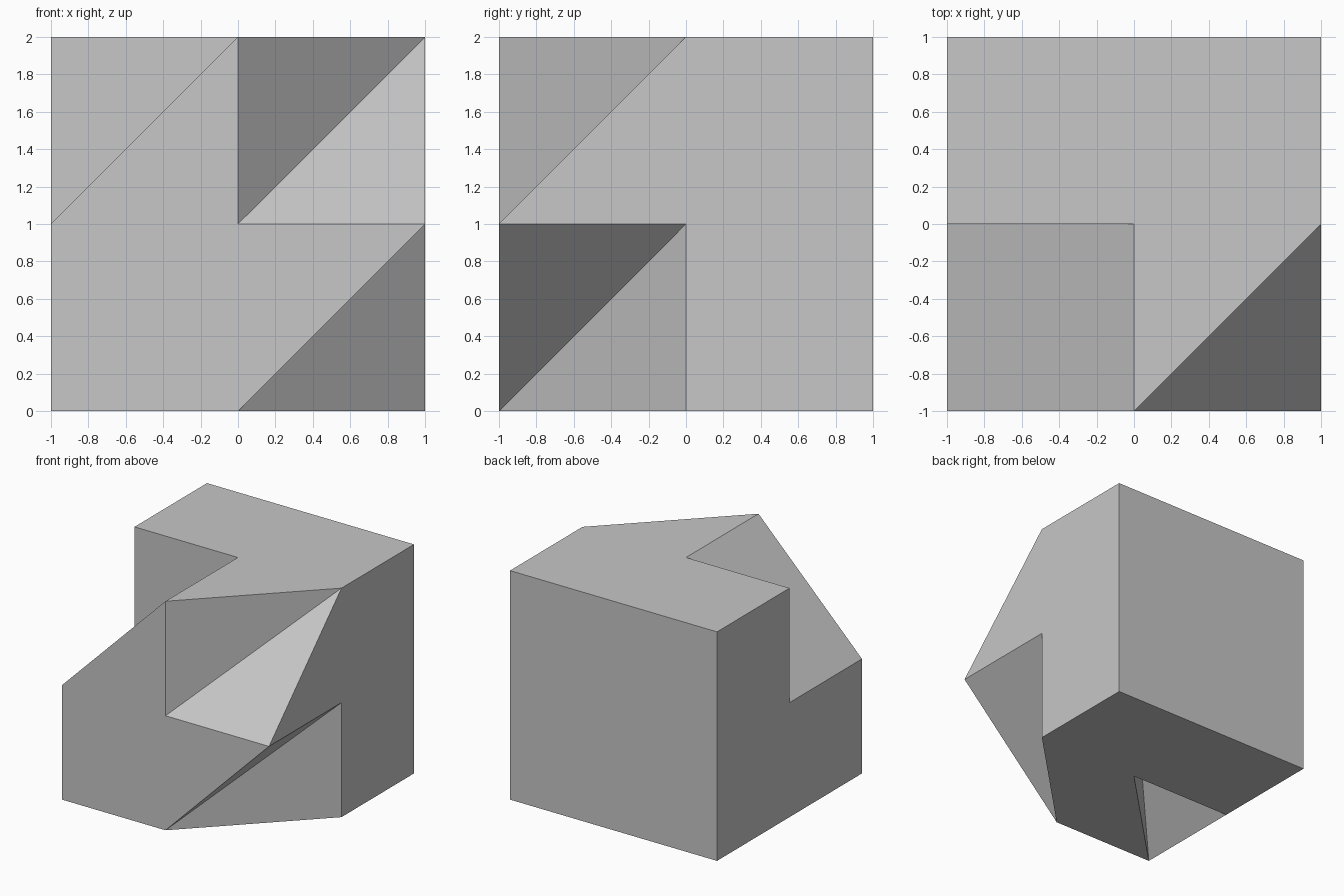
import bpy
import bmesh
from math import radians
from mathutils import Vector

default_cube = bpy.data.objects.get("Cube")
if default_cube:
    bpy.data.objects.remove(default_cube, do_unlink=True)

# Cutters overshoot the unit cell they carve, so their caps stay outside the block
LOW, HIGH = -0.5, 1.5


def tidy(bm):
    """Merge coplanar triangles and point the normals outward."""
    bmesh.ops.dissolve_limit(bm, angle_limit=radians(0.5),
                             verts=bm.verts[:], edges=bm.edges[:])
    bmesh.ops.recalc_face_normals(bm, faces=bm.faces[:])


def hull_object(name, corner, points):
    """Convex solid from points given relative to the low corner of a cell."""
    bm = bmesh.new()
    verts = [bm.verts.new(Vector(corner) + Vector(p)) for p in points]
    result = bmesh.ops.convex_hull(bm, input=verts)
    unused = [g for g in result["geom_interior"] if isinstance(g, bmesh.types.BMVert)]
    if unused:
        bmesh.ops.delete(bm, geom=unused, context="VERTS")
    tidy(bm)
    mesh = bpy.data.meshes.new(name)
    bm.to_mesh(mesh)
    bm.free()
    obj = bpy.data.objects.new(name, mesh)
    bpy.context.collection.objects.link(obj)
    return obj


def carve(body, cutter):
    """Subtract the cutter from the body, then discard it."""
    cutter.hide_render = True
    mod = body.modifiers.new(cutter.name, "BOOLEAN")
    mod.operation = "DIFFERENCE"
    mod.solver = "EXACT"
    mod.object = cutter
    bpy.context.view_layer.objects.active = body
    bpy.ops.object.modifier_apply(modifier=mod.name)
    bpy.data.objects.remove(cutter, do_unlink=True)


# Solid block
block = hull_object("notched_block", (0, 0, 0),
                    [(x, y, z) for x in (-1, 1) for y in (-1, 1) for z in (0, 2)])

# Sloped roof over the upper front cell on the -x side
carve(block, hull_object("slope_cutter", (-1, -1, 1), [
    (x, y, z) for y in (LOW, 1)
    for x, z in ((LOW, LOW), (HIGH, HIGH), (LOW, HIGH))]))

# Pyramid notch opening to the front, upper cell on the +x side
carve(block, hull_object("front_notch_cutter", (0, -1, 1),
      [(HIGH, HIGH, HIGH)] + [(x, LOW, z) for x in (LOW, HIGH) for z in (LOW, HIGH)]))

# Pyramid notch opening to the side, lower cell on the +x side
carve(block, hull_object("side_notch_cutter", (0, -1, 0),
      [(LOW, LOW, LOW)] + [(HIGH, y, z) for y in (LOW, HIGH) for z in (LOW, HIGH)]))

# Wedge pocket opening only underneath, lower cell on the -x side
carve(block, hull_object("bottom_pocket_cutter", (-1, -1, 0), [
    (LOW, LOW, LOW), (LOW, 1, LOW), (1, 1, LOW), (1, 1, 1)]))

# Clean flat faces
bm = bmesh.new()
bm.from_mesh(block.data)
bmesh.ops.remove_doubles(bm, verts=bm.verts[:], dist=0.0001)
tidy(bm)
bm.to_mesh(block.data)
bm.free()

# Single grey finish
grey = bpy.data.materials.new("light_grey")
grey.use_nodes = True
colour = (0.57, 0.57, 0.57, 1)
grey.diffuse_color = colour
grey.node_tree.nodes["Principled BSDF"].inputs["Base Color"].default_value = colour
block.data.materials.clear()
block.data.materials.append(grey)
for face in block.data.polygons:
    face.use_smooth = False
    face.material_index = 0
